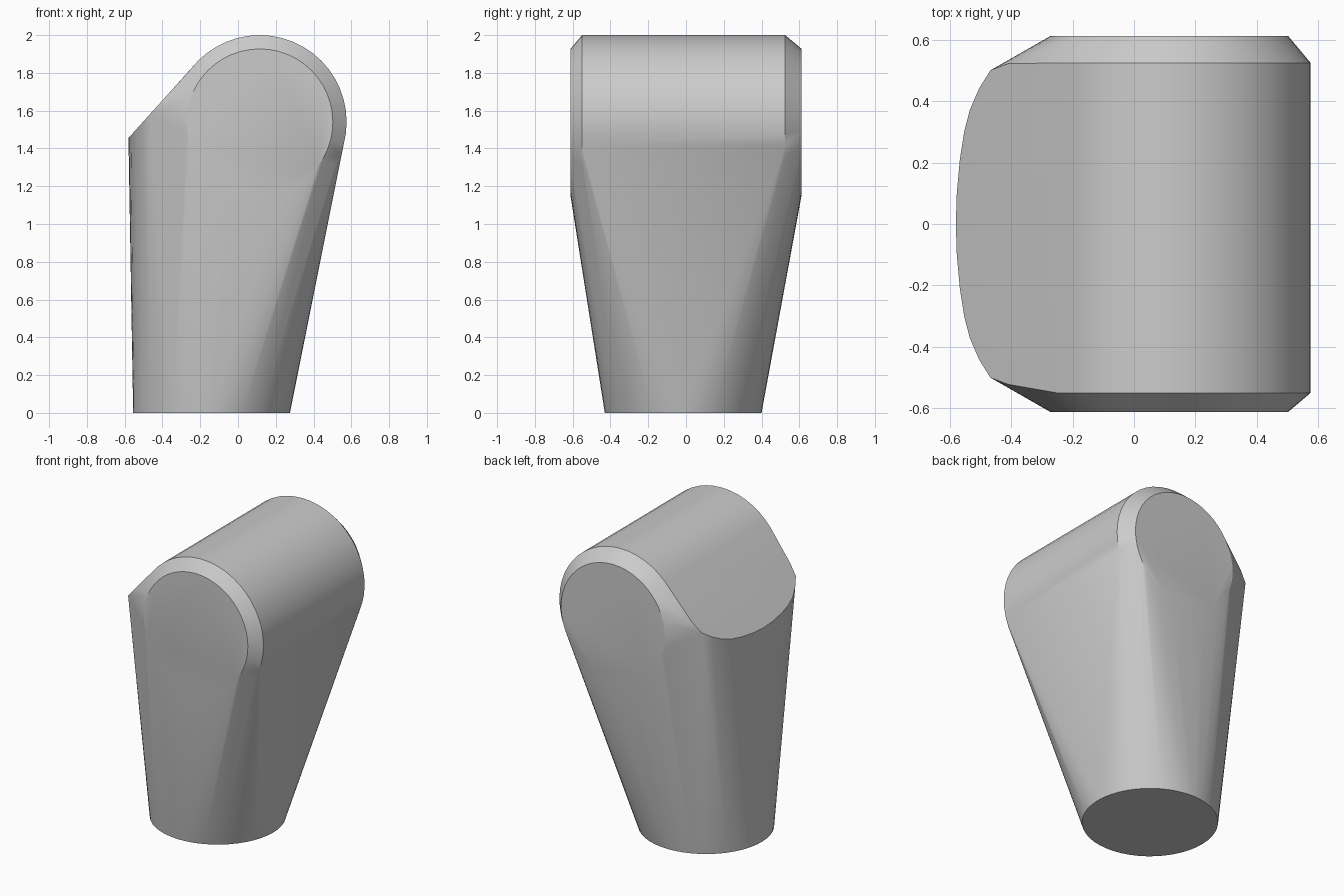
import bpy, bmesh, math
from mathutils import Vector

cube = bpy.data.objects.get("Cube")
if cube:
    bpy.data.objects.remove(cube, do_unlink=True)

SEGMENTS = 48
BARREL_X, BARREL_Z = 0.115, 1.54


def ring(radius):
    """Evenly spaced points of a circle in its own plane."""
    for i in range(SEGMENTS):
        a = math.tau * i / SEGMENTS
        yield radius * math.cos(a), radius * math.sin(a)


# Round foot
points = [Vector((-0.14 + u, -0.015 + v, 0)) for u, v in ring(0.415)]

# Horizontal barrel with chamfered ends
for y, radius in ((-0.612, 0.387), (-0.55, 0.46), (0.525, 0.46), (0.612, 0.387)):
    points += [Vector((BARREL_X + u, y, BARREL_Z + v)) for u, v in ring(radius)]

# Curved lower rim of the sloping top face
rim = ((-0.58, 0), (-0.577, 0.1), (-0.567, 0.21), (-0.553, 0.3),
       (-0.535, 0.37), (-0.505, 0.44), (-0.468, 0.5), (-0.41, 0.522))
for x, y in rim:
    for side in (-1, 1):
        points.append(Vector((x, side * y, 1.455 + 1.11 * (x + 0.58))))

# Stretch one skin over all the sections
bm = bmesh.new()
for p in points:
    bm.verts.new(p)
bmesh.ops.remove_doubles(bm, verts=bm.verts[:], dist=0.0005)
bmesh.ops.convex_hull(bm, input=bm.verts[:])
bmesh.ops.delete(bm, geom=[v for v in bm.verts if not v.link_faces], context="VERTS")
bmesh.ops.dissolve_limit(bm, angle_limit=math.radians(0.6),
                         verts=bm.verts[:], edges=bm.edges[:])
bmesh.ops.recalc_face_normals(bm, faces=bm.faces[:])
mesh = bpy.data.meshes.new("tapered_body")
bm.to_mesh(mesh)
bm.free()

body = bpy.data.objects.new("tapered_body", mesh)
bpy.context.collection.objects.link(body)

# Plain grey finish
grey = bpy.data.materials.new("plain_grey")
grey.use_nodes = True
colour = (0.6, 0.6, 0.6, 1)
grey.diffuse_color = colour
grey.node_tree.nodes["Principled BSDF"].inputs["Base Color"].default_value = colour
mesh.materials.append(grey)

# Soft sides with crisp rims
bpy.ops.object.select_all(action="DESELECT")
body.select_set(True)
bpy.context.view_layer.objects.active = body
bpy.ops.object.shade_smooth_by_angle(angle=math.radians(25))
